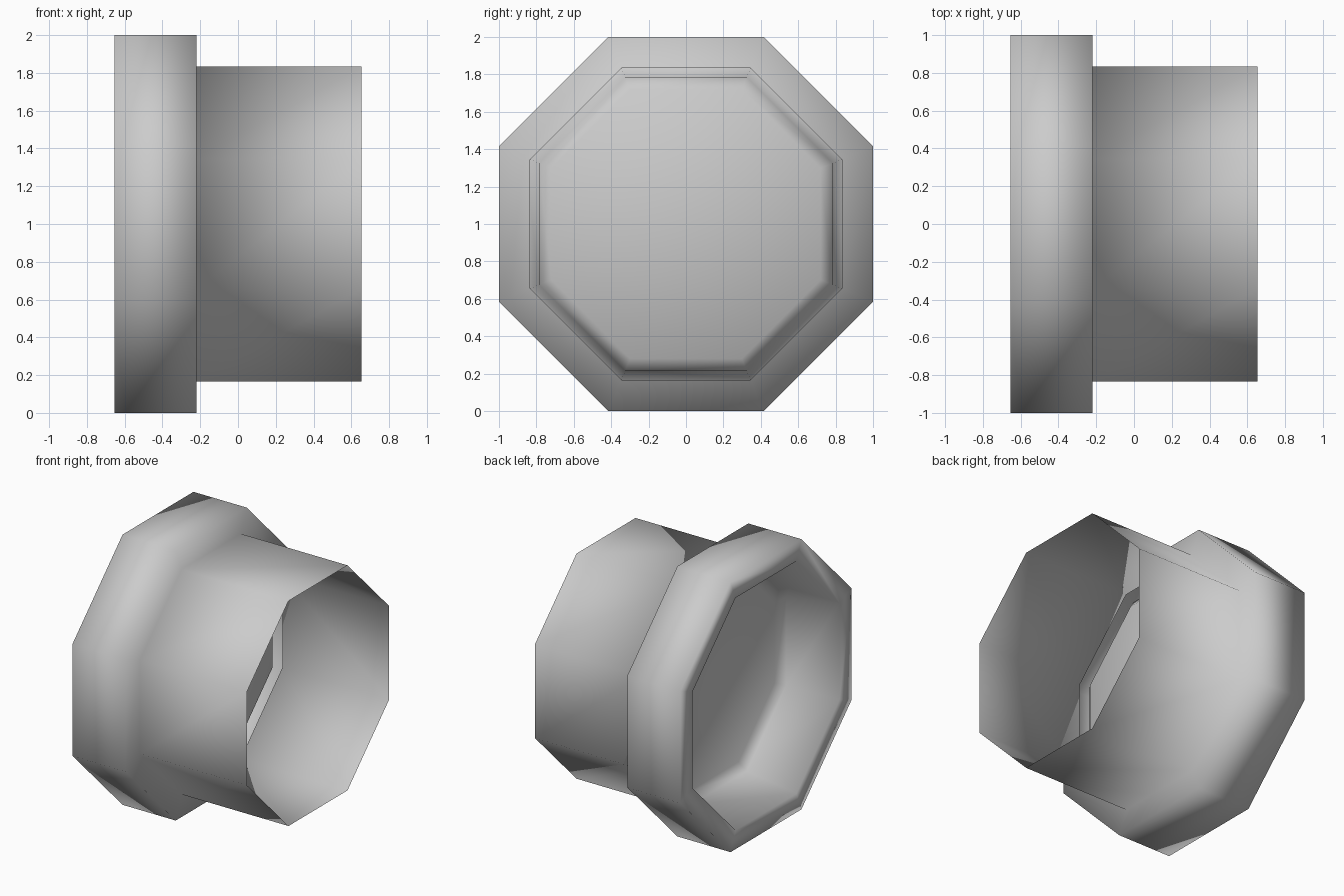
import bpy
import bmesh
from math import cos, sin, pi

SIDES = 8

old = bpy.data.objects.get("Cube")
if old:
    bpy.data.objects.remove(old, do_unlink=True)

# Plain grey finish
grey = bpy.data.materials.new("plain_grey")
grey.use_nodes = True
colour = (0.6, 0.6, 0.6, 1)
grey.diffuse_color = colour
grey.node_tree.nodes["Principled BSDF"].inputs["Base Color"].default_value = colour


def add_ring(bm, x, flat_radius):
    """Octagon around the x axis, sized by the distance to its flats."""
    r = flat_radius / cos(pi / SIDES)
    angles = [(2 * i + 1) * pi / SIDES for i in range(SIDES)]
    return [bm.verts.new((x, r * cos(a), 1 + r * sin(a))) for a in angles]


# Thin shell profile: (x, distance to flats)
profile = [
    (0.655, 0.833), (-0.22, 0.833),      # sleeve
    (-0.22, 1.0), (-0.655, 1.0),         # collar
    (-0.655, 0.86),                      # collar lip
    (-0.27, 0.785), (-0.22, 0.72),       # socket wall and its rounded end
]

bm = bmesh.new()
rings = [add_ring(bm, x, r) for x, r in profile]
for a, b in zip(rings, rings[1:]):
    for i in range(SIDES):
        j = (i + 1) % SIDES
        bm.faces.new((a[i], a[j], b[j], b[i]))

# Socket floor
floor = bm.faces.new(rings[-1])
bmesh.ops.poke(bm, faces=[floor])
bmesh.ops.recalc_face_normals(bm, faces=bm.faces)

# Outward-facing sleeve
side = min(bm.faces, key=lambda f: -f.calc_center_median().z)
if side.normal.z < 0:
    bmesh.ops.reverse_faces(bm, faces=bm.faces)
for f in bm.faces:
    f.smooth = True

mesh = bpy.data.meshes.new("pipe_coupling")
bm.to_mesh(mesh)
bm.free()
mesh.materials.append(grey)
coupling = bpy.data.objects.new("pipe_coupling", mesh)
bpy.context.collection.objects.link(coupling)
